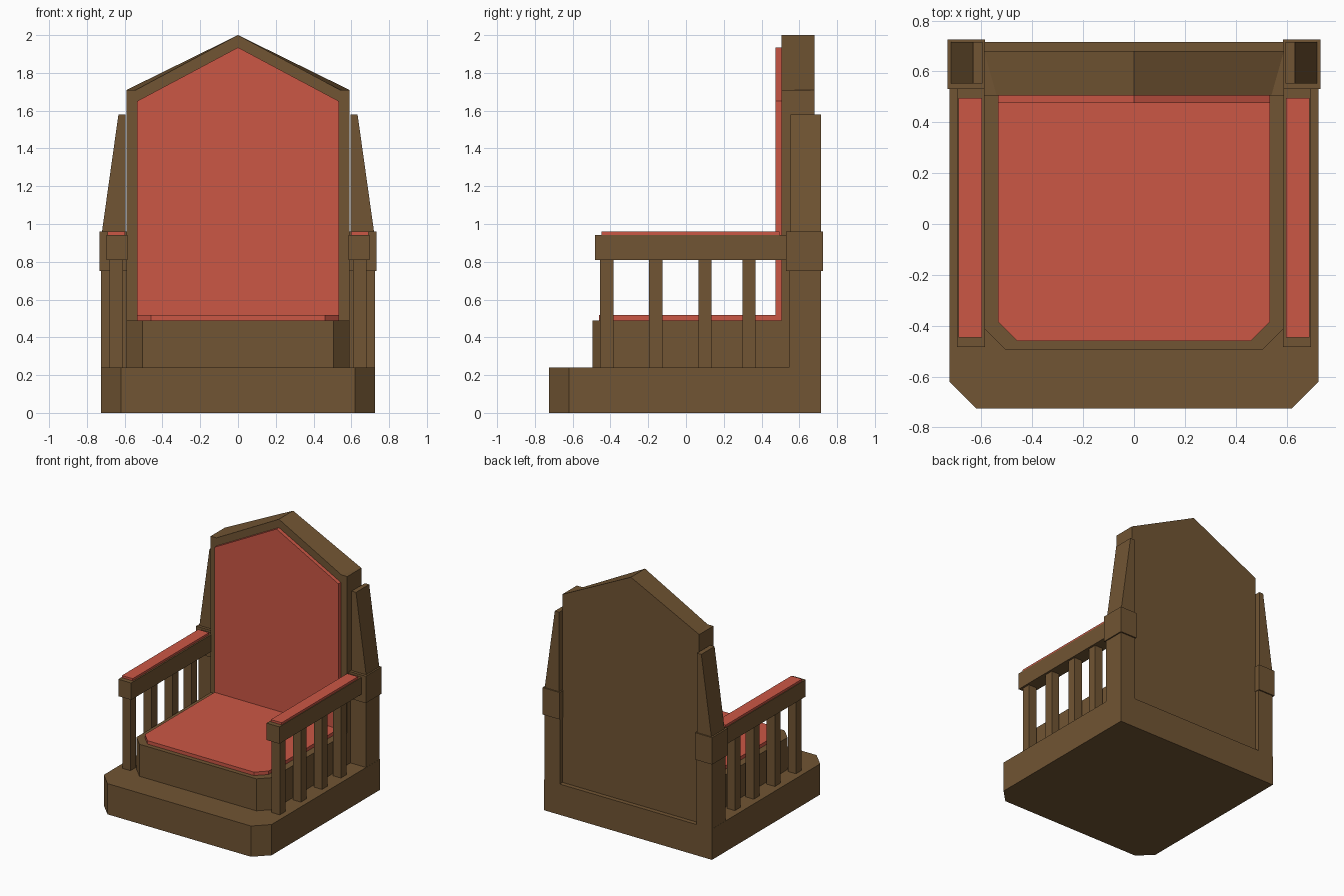
import bpy
import bmesh

if "Cube" in bpy.data.objects:
    bpy.data.objects.remove(bpy.data.objects["Cube"])


def material(name, color):
    m = bpy.data.materials.new(name)
    m.diffuse_color = color
    m.use_nodes = True
    m.node_tree.nodes["Principled BSDF"].inputs["Base Color"].default_value = m.diffuse_color
    return m


WOOD = material("wood", (0.165, 0.09, 0.033, 1))
RED = material("red_cloth", (0.60, 0.095, 0.06, 1))


def loft(name, lower, upper, mat, mirror=False):
    """Solid between two matching rings of points; optionally mirrored in x."""
    bm = bmesh.new()
    a = [bm.verts.new(p) for p in lower]
    b = [bm.verts.new(p) for p in upper]
    n = len(a)
    bm.faces.new(a)
    bm.faces.new(b)
    for i in range(n):
        j = (i + 1) % n
        bm.faces.new((a[i], a[j], b[j], b[i]))
    bmesh.ops.recalc_face_normals(bm, faces=bm.faces)
    mesh = bpy.data.meshes.new(name)
    bm.to_mesh(mesh)
    bm.free()
    mesh.materials.append(mat)
    ob = bpy.data.objects.new(name, mesh)
    bpy.context.collection.objects.link(ob)
    if mirror:
        mod = ob.modifiers.new("mirror", "MIRROR")
        mod.use_mirror_merge = False
    return ob


def rect(x0, x1, y0, y1, z):
    return [(x0, y0, z), (x1, y0, z), (x1, y1, z), (x0, y1, z)]


def side_box(name, x, y, z, mat=WOOD):
    return loft(name, rect(*x, *y, z[0]), rect(*x, *y, z[1]), mat, True)


def slab(name, w, y0, y1, z0, z1, cut, mat):
    """Horizontal slab with chamfered front corners."""
    def ring(z):
        return [(-w + cut, y0, z), (w - cut, y0, z), (w, y0 + cut, z),
                (w, y1, z), (-w, y1, z), (-w, y0 + cut, z)]
    return loft(name, ring(z0), ring(z1), mat)


def gable(w, y, z0, eave, peak, inner):
    """Upright outline with a pointed top; the slope begins at x = inner."""
    return [(-w, y, z0), (w, y, z0), (w, y, eave), (inner, y, eave),
            (0, y, peak), (-inner, y, eave), (-w, y, eave)]


# Plinth, seat and seat cushion
slab("base", 0.725, -0.725, 0.715, 0, 0.24, 0.105, WOOD)
slab("seat", 0.59, -0.495, 0.52, 0.24, 0.49, 0.085, WOOD)
slab("seat_cushion", 0.535, -0.46, 0.505, 0.49, 0.517, 0.075, RED)

# Pointed backrest, with the slope narrowing toward the front
loft("backrest", gable(0.59, 0.505, 0.24, 1.71, 2.0, 0.54),
     gable(0.59, 0.68, 0.24, 1.71, 2.0, 0.5895), WOOD)


# Back cushion
def pad(y):
    return [(-0.535, y, 0.49), (0.535, y, 0.49), (0.535, y, 1.65),
            (0, y, 1.935), (-0.535, y, 1.65)]


loft("back_cushion", pad(0.475), pad(0.505), RED)

# Rear posts: lower block, collar, tapered top
side_box("rear_post", (0.59, 0.724), (0.545, 0.715), (0.24, 0.75))
side_box("post_collar", (0.585, 0.733), (0.53, 0.725), (0.75, 0.96))
loft("post_top", rect(0.596, 0.72, 0.552, 0.715, 0.96),
     rect(0.596, 0.633, 0.552, 0.715, 1.58), WOOD, True)

# Armrests, arm pads and spindles
side_box("armrest", (0.585, 0.696), (-0.483, 0.54), (0.81, 0.942))
side_box("arm_pad", (0.597, 0.69), (-0.447, 0.495), (0.942, 0.959), RED)
for y in (-0.42, -0.16, 0.10, 0.333):
    side_box("arm_spindle", (0.61, 0.68), (y - 0.035, y + 0.035), (0.24, 0.81))
